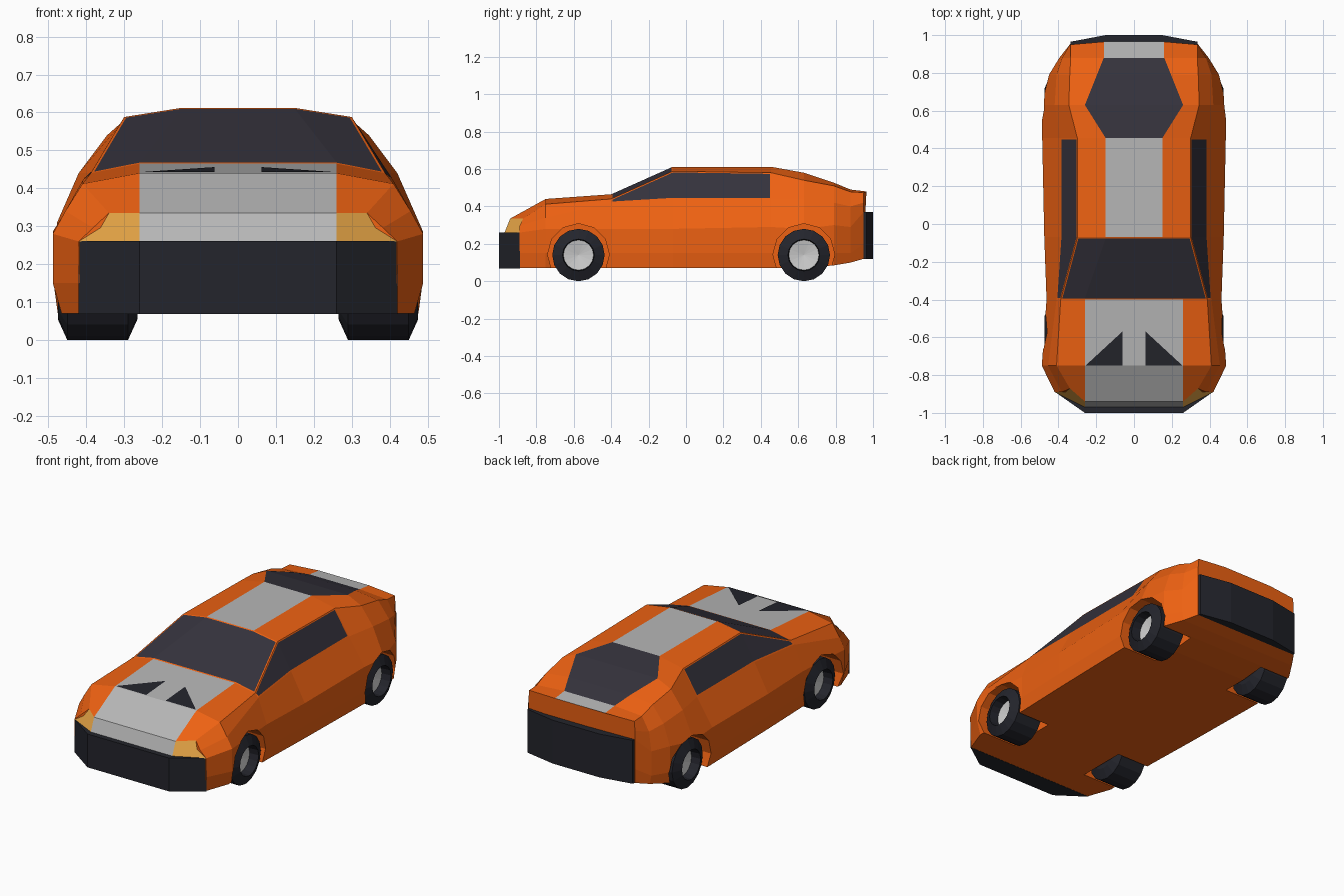
import bpy, bmesh
from math import pi
from mathutils import Vector

if "Cube" in bpy.data.objects:
    bpy.data.objects.remove(bpy.data.objects["Cube"])


def material(name, *rgb):
    m = bpy.data.materials.new(name)
    m.diffuse_color = (*rgb, 1)
    m.use_nodes = True
    m.node_tree.nodes["Principled BSDF"].inputs["Base Color"].default_value = m.diffuse_color
    return m


PAINT = material("orange_paint", .85, .12, .006)
GLASS = material("dark_glass", .035, .032, .045)
STRIPE = material("grey_stripe", .47, .47, .47)
TRIM = material("black_trim", .017, .018, .025)
LAMP = material("amber_lamp", .78, .37, .06)


def finish(name, bm, *mats, normals=True):
    if normals:
        bmesh.ops.recalc_face_normals(bm, faces=bm.faces)
    me = bpy.data.meshes.new(name)
    bm.to_mesh(me)
    bm.free()
    for m in mats:
        me.materials.append(m)
    ob = bpy.data.objects.new(name, me)
    bpy.context.collection.objects.link(ob)
    return ob


def panel(name, pts, mat):
    """Single flat face facing forward / up."""
    bm = bmesh.new()
    f = bm.faces.new([bm.verts.new(p) for p in pts])
    f.normal_update()
    if f.normal.dot(Vector((0, -.5, 1))) < 0:
        f.normal_flip()
    return finish(name, bm, mat, normals=False)


def prism(name, plan, z0, z1, mat):
    """Extrude a plan outline upward."""
    bm = bmesh.new()
    f = bm.faces.new([bm.verts.new((x, y, z0)) for x, y in plan])
    ext = bmesh.ops.extrude_face_region(bm, geom=[f], use_keep_orig=True)["geom"]
    bmesh.ops.translate(bm, vec=(0, 0, z1 - z0),
                        verts=[v for v in ext if isinstance(v, bmesh.types.BMVert)])
    return finish(name, bm, mat)


def lathe(name, profile, side, y, z, mat, steps=16):
    """Revolve an (x, radius) profile around the axle."""
    bm = bmesh.new()
    vs = [bm.verts.new((side * x, y, z - r)) for x, r in profile]
    es = [bm.edges.new(p) for p in zip(vs, vs[1:])]
    bmesh.ops.spin(bm, geom=vs + es, cent=(0, y, z), axis=(1, 0, 0),
                   angle=2 * pi, steps=steps)
    bmesh.ops.remove_doubles(bm, verts=bm.verts, dist=.0005)
    return finish(name, bm, *([mat] if mat else []))


# Body half sections: y, then (x, z) from sill up to the stripe edge
SECTIONS = [
    (-.89, .415, .07, .418, .15, .42, .26, .382, .296, .34, .335, .26, .335),
    (-.75, .465, .07, .488, .15, .488, .28, .455, .34, .41, .412, .26, .44),
    (-.40, .455, .07, .463, .15, .463, .28, .41, .42, .388, .44, .26, .465),
    (-.07, .465, .07, .475, .15, .475, .28, .388, .44, .30, .588, .15, .612),
    (.455, .475, .07, .486, .15, .486, .29, .388, .44, .30, .58, .15, .612),
    (.63, .475, .07, .49, .15, .49, .28, .42, .44, .345, .54, .26, .58),
    (.79, .44, .085, .45, .15, .45, .30, .41, .42, .34, .51, .196, .527),
    (.88, .385, .10, .395, .15, .395, .29, .38, .40, .335, .478, .16, .49),
    (.95, .34, .12, .34, .20, .34, .37, .34, .42, .335, .474, .16, .48),
]
bm = bmesh.new()
rings = []
for y, *xz in SECTIONS:
    half = list(zip(xz[::2], xz[1::2]))
    rings.append([bm.verts.new((x, y, z)) for x, z in half] +
                 [bm.verts.new((-x, y, z)) for x, z in reversed(half)])
for i, dy in ((4, .02), (5, -.05), (6, -.05), (7, .02)):    # swept nose
    rings[0][i].co.y += dy
for i in (5, 6):                                            # bowed tail
    rings[-1][i].co.y += .015
grid = [[bm.faces.new((a[i], a[(i + 1) % 12], b[(i + 1) % 12], b[i]))
         for i in range(12)] for a, b in zip(rings, rings[1:])]
bm.faces.new(rings[0])
bm.faces.new(rings[-1])
bmesh.ops.recalc_face_normals(bm, faces=bm.faces)
# Centre stripe and rear window
for row in (0, 1, 3, 7):
    grid[row][5].material_index = 2
for row in (4, 5, 6):
    grid[row][5].material_index = 1
# Windscreen and side windows with a thin painted frame
for faces in ([grid[2][i] for i in (4, 5, 6)],
              [grid[2][3], grid[3][3]], [grid[2][7], grid[3][7]]):
    bmesh.ops.inset_region(bm, faces=faces, thickness=.007, use_even_offset=True)
    for f in faces:
        f.material_index = 1
body = finish("body", bm, PAINT, GLASS, STRIPE)

# Wheels and wheel arches
R, ZC = .14, .14
for end, y in (("front", -.575), ("rear", .63)):
    for tag, s in (("right", 1), ("left", -1)):
        cutter = lathe("arch_cutter", [(.25, 0), (.25, .165), (.6, .165), (.6, 0)],
                       s, y, ZC + .003, None, 12)
        cutter.hide_render = True
        mod = body.modifiers.new("arch", "BOOLEAN")
        mod.operation = "DIFFERENCE"
        mod.solver = "EXACT"
        mod.object = cutter
        bpy.context.view_layer.objects.active = body
        bpy.ops.object.modifier_apply(modifier=mod.name)
        bpy.data.objects.remove(cutter)
        lathe(f"{end}_{tag}_tyre", [(.265, 0), (.265, .085), (.29, R), (.45, R),
              (.475, .085), (.41, .08), (.405, 0)], s, y, ZC, TRIM)
        lathe(f"{end}_{tag}_rim", [(.405, 0), (.42, .081), (.40, .081), (.40, 0)],
              s, y, ZC, None)

# Front bumper, nose stripe and headlights
prism("front_bumper", [(-.42, -.888), (-.26, -1), (.26, -1), (.42, -.888)],
      .069, .261, TRIM)
panel("nose_stripe", [(-.26, -.97, .26), (.26, -.97, .26),
                      (.26, -.94, .335), (-.26, -.94, .335)], STRIPE)
for tag, s in (("right", 1), ("left", -1)):
    panel(f"{tag}_headlight", [(s * .26, -.97, .26), (s * .42, -.89, .26),
          (s * .34, -.87, .335), (s * .26, -.94, .335)], LAMP)
    # Triangular bonnet vents
    panel(f"{tag}_bonnet_vent", [(s * .255, -.748, .443), (s * .062, -.748, .443),
          (s * .062, -.57, .456)], TRIM)

# Rear bumper panel
prism("rear_panel", [(-.34, .94), (-.335, .965), (-.15, 1), (.15, 1),
                     (.335, .965), (.34, .94)], .12, .37, TRIM)
